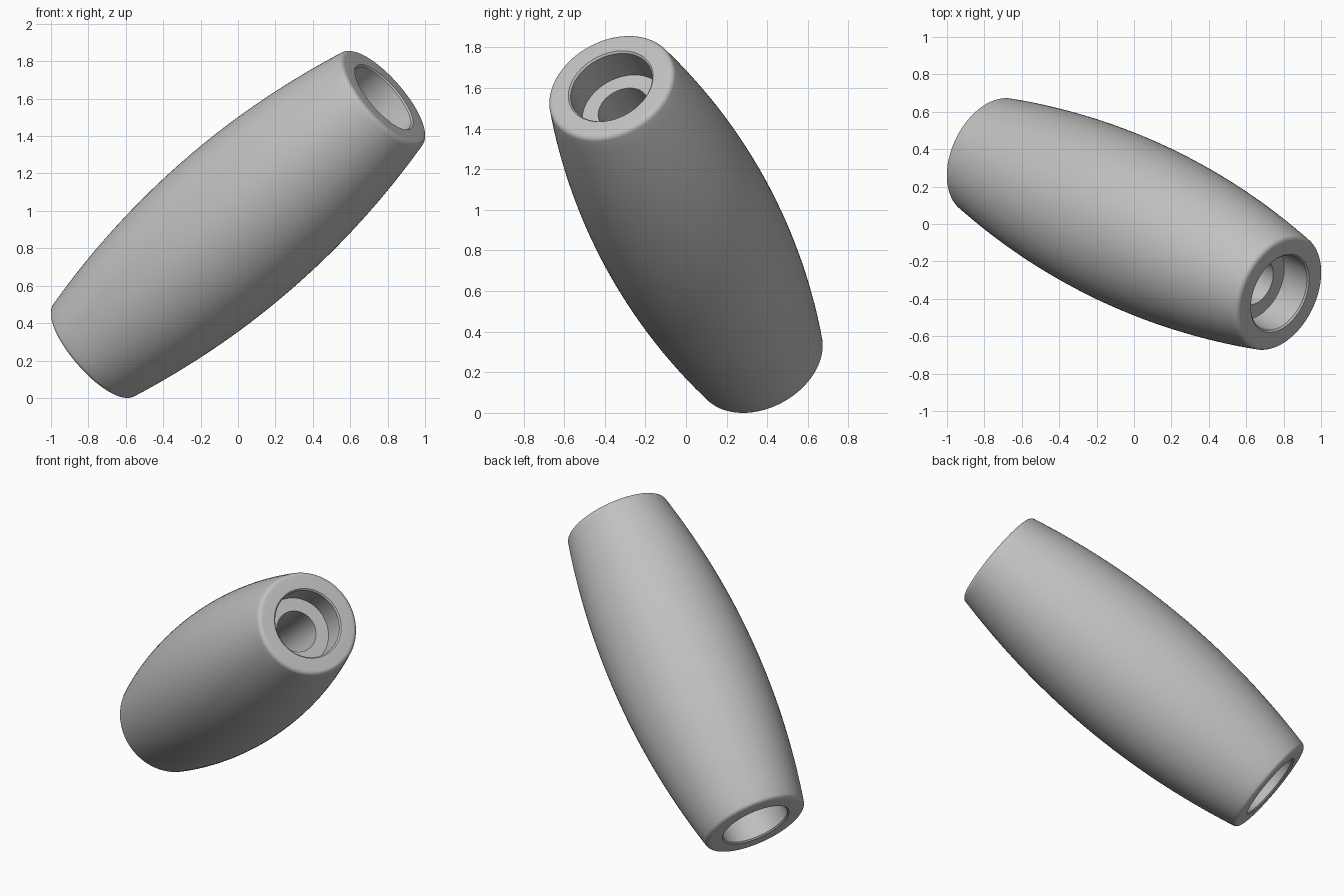
import bpy, bmesh, math
from mathutils import Vector

cube = bpy.data.objects.get("Cube")
if cube:
    bpy.data.objects.remove(cube, do_unlink=True)

# Main dimensions
HALF, MID_R, DROP, FILLET = 1.10, 0.449, 0.125, 0.03
BORE_R, STEP_R, STEP_DEPTH, CHAMFER = 0.13, 0.213, 0.18, 0.009
AXIS = Vector((0.71, -0.337, 0.619))
SEGMENTS = 96

mat = bpy.data.materials.new("satin_grey")
mat.use_nodes = True
grey = (0.53, 0.53, 0.53, 1)
mat.diffuse_color = grey
mat.node_tree.nodes["Principled BSDF"].inputs["Base Color"].default_value = grey


def half_profile():
    """Outline of one half as (radius, height), from the waist round to the bore."""
    seat = HALF - FILLET
    slope = math.atan(2 * DROP * seat / HALF ** 2)
    edge = seat + FILLET * math.sin(slope)
    bulge = lambda h: MID_R - DROP * (h / HALF) ** 2
    # Barrel curve
    pts = [(bulge(edge * i / 20), edge * i / 20) for i in range(21)]
    # Rounded rim
    centre = bulge(edge) - FILLET * math.cos(slope)
    for i in range(1, 7):
        a = slope + (math.pi / 2 - slope) * i / 6
        pts.append((centre + FILLET * math.cos(a), seat + FILLET * math.sin(a)))
    # Chamfered mouth, counterbore and through bore
    pts += [(STEP_R + CHAMFER, HALF), (STEP_R, HALF - CHAMFER),
            (STEP_R, HALF - STEP_DEPTH), (BORE_R, HALF - STEP_DEPTH)]
    return pts


# Mirror the half outline into a closed loop, then revolve it
half = half_profile()
loop = half + [(r, -h) for r, h in reversed(half[1:])]
bm = bmesh.new()
verts = [bm.verts.new((r, 0, h)) for r, h in loop]
edges = [bm.edges.new((verts[i], verts[(i + 1) % len(verts)])) for i in range(len(verts))]
bmesh.ops.spin(bm, geom=verts + edges, cent=(0, 0, 0), axis=(0, 0, 1),
               angle=2 * math.pi, steps=SEGMENTS, use_duplicate=False)
bmesh.ops.remove_doubles(bm, verts=bm.verts, dist=1e-5)
bmesh.ops.recalc_face_normals(bm, faces=bm.faces)

# Lean the grip along its axis and stand it on the ground
bm.transform(AXIS.to_track_quat('Z', 'Y').to_matrix().to_4x4())
lowest = min(v.co.z for v in bm.verts)
bmesh.ops.translate(bm, verts=bm.verts, vec=(0, 0, -lowest))

mesh = bpy.data.meshes.new("barrel_grip")
bm.to_mesh(mesh)
bm.free()
mesh.materials.append(mat)
grip = bpy.data.objects.new("barrel_grip", mesh)
bpy.context.collection.objects.link(grip)
bpy.context.view_layer.objects.active = grip
grip.select_set(True)
bpy.ops.object.shade_smooth_by_angle(angle=math.radians(30))
